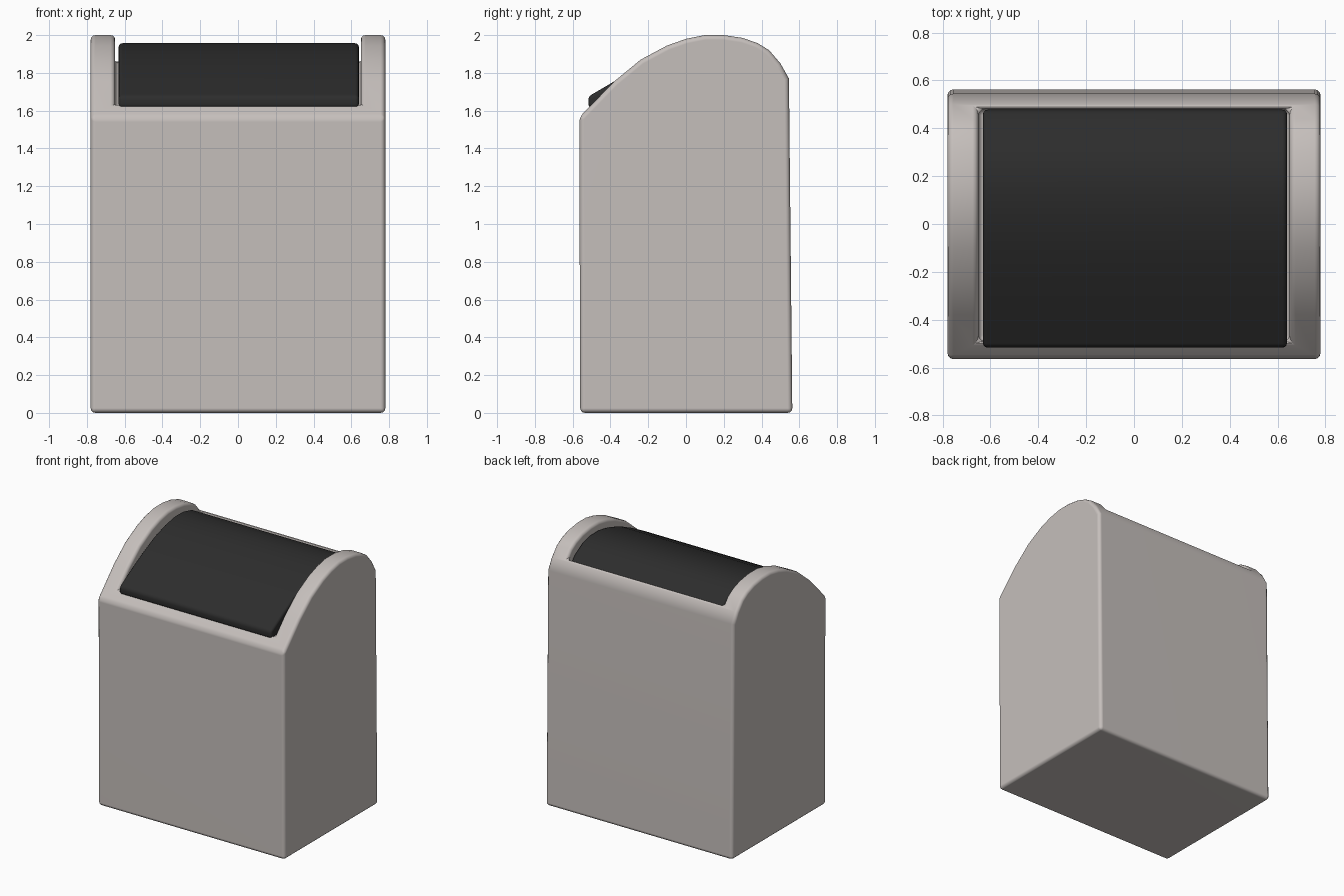
import bpy, bmesh

cube = bpy.data.objects.get("Cube")
if cube:
    bpy.data.objects.remove(cube, do_unlink=True)


def material(name, rgb, roughness):
    mat = bpy.data.materials.new(name)
    mat.use_nodes = True
    mat.diffuse_color = (*rgb, 1)
    shader = mat.node_tree.nodes["Principled BSDF"]
    shader.inputs["Base Color"].default_value = (*rgb, 1)
    shader.inputs["Roughness"].default_value = roughness
    return mat


def extrude_profile(name, profile, x0, x1, mat):
    """Solid made by sweeping a (y, z) outline along x."""
    bm = bmesh.new()
    face = bm.faces.new([bm.verts.new((x0, y, z)) for y, z in profile])
    moved = bmesh.ops.extrude_face_region(bm, geom=[face])["geom"]
    verts = [v for v in moved if isinstance(v, bmesh.types.BMVert)]
    bmesh.ops.translate(bm, verts=verts, vec=(x1 - x0, 0, 0))
    bmesh.ops.recalc_face_normals(bm, faces=bm.faces)
    mesh = bpy.data.meshes.new(name)
    bm.to_mesh(mesh)
    bm.free()
    mesh.materials.append(mat)
    obj = bpy.data.objects.new(name, mesh)
    bpy.context.collection.objects.link(obj)
    return obj


def finish(obj, width, cutter=None):
    """Cut the recess, round the edges and smooth the shading."""
    bpy.ops.object.select_all(action="DESELECT")
    obj.select_set(True)
    bpy.context.view_layer.objects.active = obj
    if cutter:
        cut = obj.modifiers.new("recess", "BOOLEAN")
        cut.operation = "DIFFERENCE"
        cut.solver = "EXACT"
        cut.object = cutter
        bpy.ops.object.modifier_apply(modifier="recess")
    bevel = obj.modifiers.new("rounded_edges", "BEVEL")
    bevel.width = width
    bevel.segments = 3
    bevel.limit_method = "ANGLE"
    bevel.angle_limit = 0.56
    bpy.ops.object.modifier_apply(modifier="rounded_edges")
    bpy.ops.object.shade_smooth_by_angle(angle=0.7)
    normals = obj.modifiers.new("flat_panels", "WEIGHTED_NORMAL")
    normals.keep_sharp = True


shell = material("warm grey plastic", (0.56, 0.52, 0.50), 0.5)
black = material("black plastic", (0.026, 0.026, 0.026), 0.5)

# Bin body with a domed top and an open recess for the lid
body_profile = [
    (-0.56, 0), (-0.565, 1.565), (-0.38, 1.755), (-0.24, 1.87), (-0.1, 1.945),
    (0, 1.98), (0.1, 2), (0.2, 2), (0.3, 1.985), (0.38, 1.957), (0.44, 1.92),
    (0.5, 1.85), (0.545, 1.77), (0.563, 0),
]
body = extrude_profile("bin_body", body_profile, -0.78, 0.78, shell)
recess = extrude_profile(
    "recess_cutter", [(-0.49, 1.56), (-0.49, 2.2), (0.48, 2.2), (0.48, 1.56)],
    -0.65, 0.65, shell)
finish(body, 0.025, recess)
recess.hide_render = True
recess.hide_viewport = True

# Curved lid, resting on the front rim and sunk between the side rims
lid_profile = [
    (-0.517, 1.615), (-0.517, 1.675), (-0.38, 1.755), (-0.24, 1.83),
    (-0.1, 1.895), (0.03, 1.937), (0.14, 1.957), (0.24, 1.955), (0.33, 1.932),
    (0.42, 1.88), (0.478, 1.82), (0.478, 1.66), (-0.44, 1.615),
]
lid = extrude_profile("lid", lid_profile, -0.632, 0.64, black)
finish(lid, 0.02)
